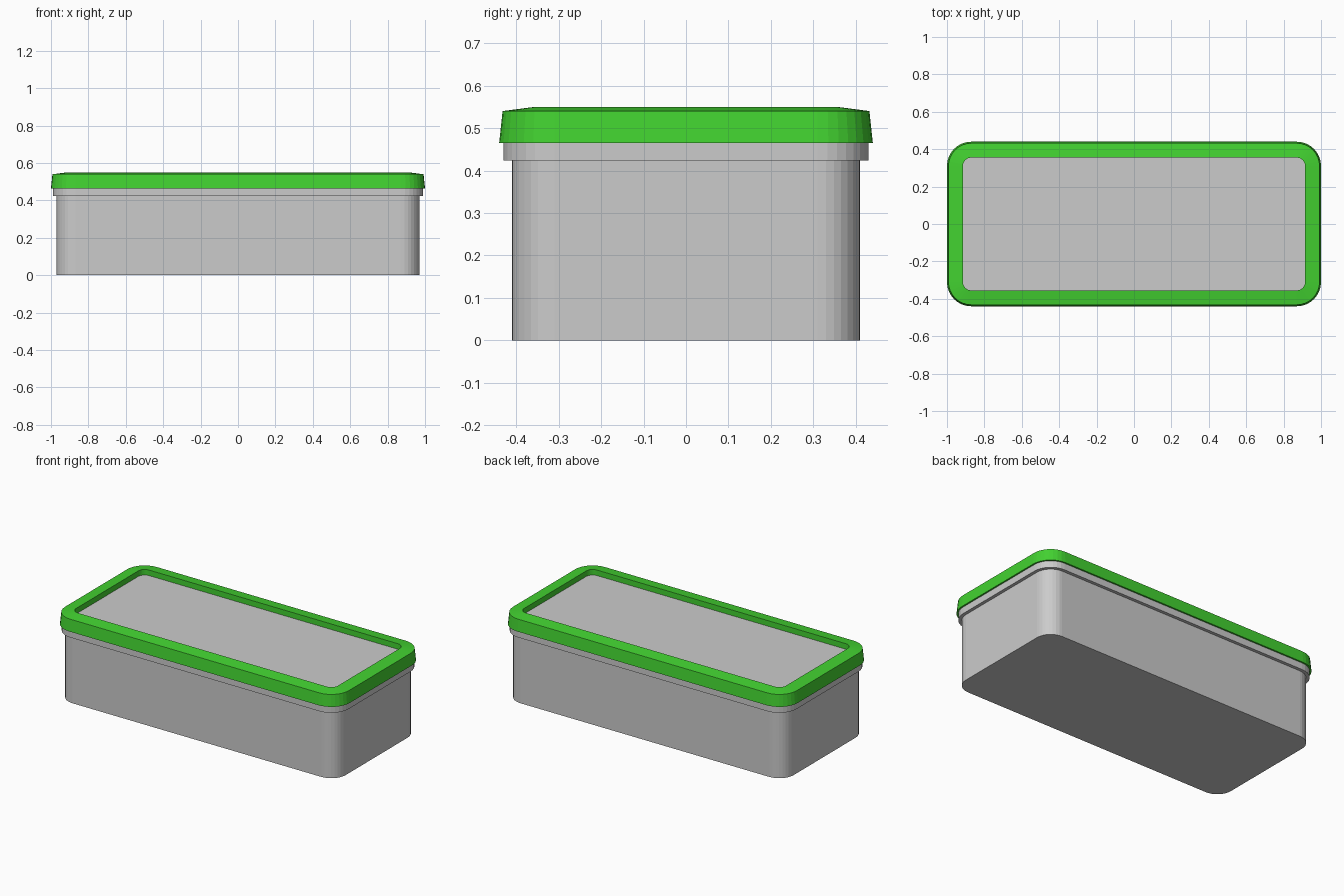
import bpy, bmesh, math

if "Cube" in bpy.data.objects:
    bpy.data.objects.remove(bpy.data.objects["Cube"])

CX, CY = 0.87, 0.31   # shared centres of the rounded corners
SEG = 8               # facets per corner


def ring(bm, r, z):
    """Rounded rectangle of vertices with corner radius r at height z."""
    verts = []
    for q, (sx, sy) in enumerate([(1, 1), (-1, 1), (-1, -1), (1, -1)]):
        for k in range(SEG + 1):
            a = math.pi / 2 * (q + k / SEG)
            verts.append(bm.verts.new((sx * CX + r * math.cos(a),
                                       sy * CY + r * math.sin(a), z)))
    return verts


def loft(name, profile, closed=False, color=None):
    """Sweep an (offset, height) profile round the rounded rectangle."""
    bm = bmesh.new()
    rings = [ring(bm, r, z) for r, z in profile]
    pairs = list(zip(rings, rings[1:]))
    if closed:
        pairs.append((rings[-1], rings[0]))
    else:
        bm.faces.new(rings[0])
        bm.faces.new(rings[-1])
    for a, b in pairs:
        n = len(a)
        for i in range(n):
            j = (i + 1) % n
            bm.faces.new((a[i], a[j], b[j], b[i]))
    bmesh.ops.recalc_face_normals(bm, faces=bm.faces)
    mesh = bpy.data.meshes.new(name)
    bm.to_mesh(mesh)
    bm.free()
    obj = bpy.data.objects.new(name, mesh)
    bpy.context.collection.objects.link(obj)
    if color:
        mat = bpy.data.materials.new(name + "_color")
        mat.diffuse_color = color
        mat.use_nodes = True
        mat.node_tree.nodes["Principled BSDF"].inputs["Base Color"].default_value = mat.diffuse_color
        mesh.materials.append(mat)
    return obj


# Container with its stepped rim
loft("container", [(0.10, 0), (0.10, 0.423), (0.12, 0.423), (0.12, 0.465)])

# Green lid frame: tapered skirt, gently sloped top, inner wall
loft("lid_frame", [(0.13, 0.465), (0.122, 0.54), (0.045, 0.55), (0.045, 0.465)],
     closed=True, color=(0.055, 0.64, 0.03, 1))

# Recessed grey panel inside the frame
loft("lid_panel", [(0.045, 0.465), (0.045, 0.515)])
